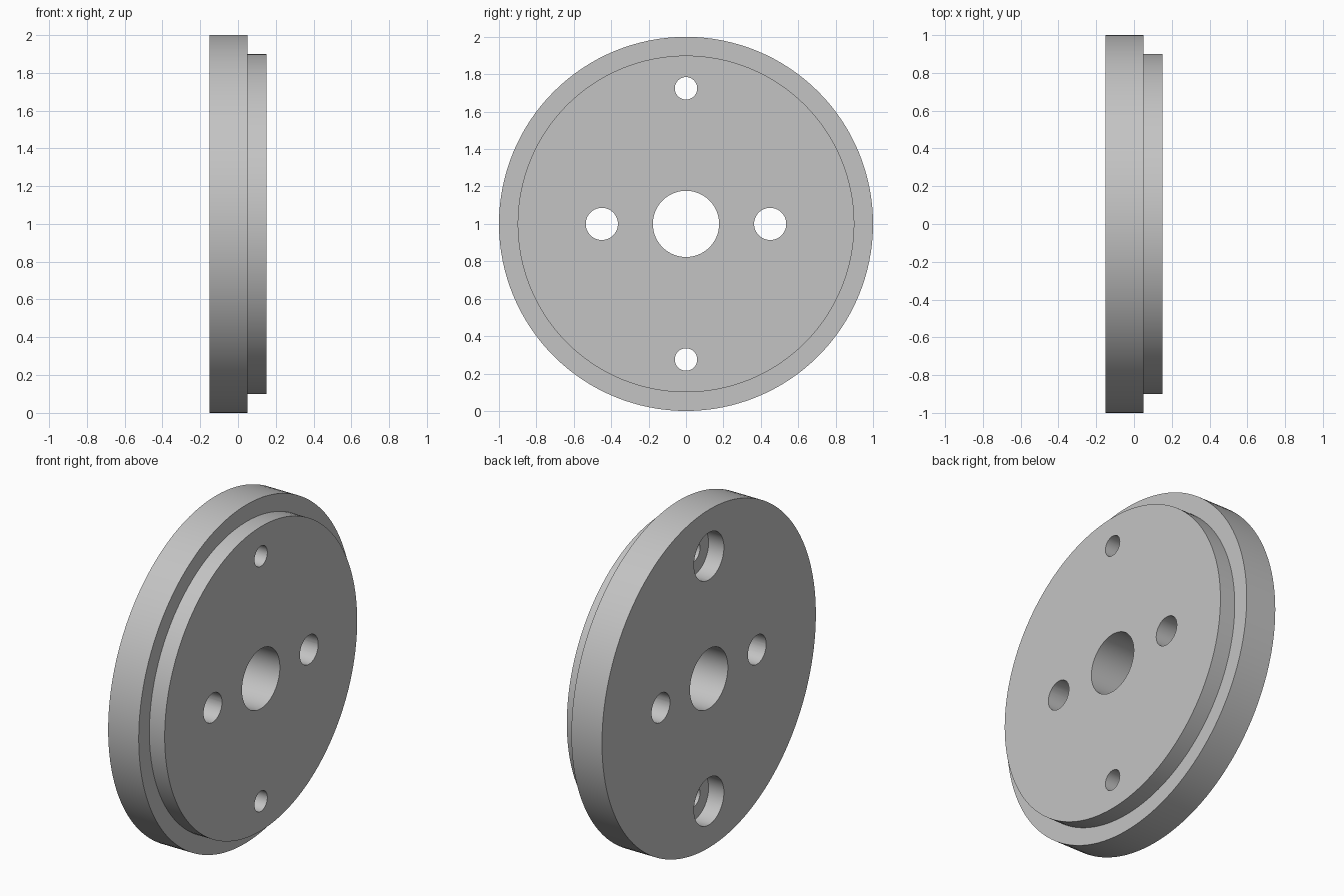
import bpy
import bmesh
import math
from mathutils import Matrix, Vector

cube = bpy.data.objects.get("Cube")
if cube:
    bpy.data.objects.remove(cube, do_unlink=True)

grey = bpy.data.materials.new("light_grey")
grey.use_nodes = True
color = (0.55, 0.55, 0.55, 1)
grey.diffuse_color = color
grey.node_tree.nodes["Principled BSDF"].inputs["Base Color"].default_value = color

BACK, STEP, FRONT = -0.15, 0.05, 0.15   # x of the flat faces
CENTRE_Z = 1.0


def make_object(name, bm):
    bmesh.ops.recalc_face_normals(bm, faces=bm.faces)
    mesh = bpy.data.meshes.new(name)
    bm.to_mesh(mesh)
    bm.free()
    obj = bpy.data.objects.new(name, mesh)
    obj.location.z = CENTRE_Z
    bpy.context.collection.objects.link(obj)
    return obj


def lathe(name, profile, segments):
    """Spin a closed (x, radius) outline around the x axis."""
    bm = bmesh.new()
    verts = [bm.verts.new((x, 0, r)) for x, r in profile]
    edges = [bm.edges.new((v, verts[i - 1])) for i, v in enumerate(verts)]
    bmesh.ops.spin(bm, geom=verts + edges, cent=(0, 0, 0), axis=(1, 0, 0),
                   angle=math.tau, steps=segments)
    bmesh.ops.remove_doubles(bm, verts=bm.verts, dist=1e-4)
    return make_object(name, bm)


def drill(body, y, z, radius, x0, x1):
    """Cut a round hole along x between x0 and x1."""
    bm = bmesh.new()
    place = Matrix.Translation(Vector(((x0 + x1) / 2, y, z)))
    bmesh.ops.create_cone(bm, cap_ends=True, segments=48, radius1=radius,
                          radius2=radius, depth=x1 - x0,
                          matrix=place @ Matrix.Rotation(math.pi / 2, 4, "Y"))
    cutter = make_object("hole_cutter", bm)
    cutter.hide_render = True
    mod = body.modifiers.new("hole", "BOOLEAN")
    mod.operation = "DIFFERENCE"
    mod.solver = "EXACT"
    mod.object = cutter
    bpy.ops.object.select_all(action="DESELECT")
    bpy.context.view_layer.objects.active = body
    body.select_set(True)
    bpy.ops.object.modifier_apply(modifier=mod.name)
    bpy.data.objects.remove(cutter, do_unlink=True)


# Stepped disc with the central bore
disc = lathe("stepped_disc", [(BACK, 0.177), (BACK, 1.0), (STEP, 1.0),
                              (STEP, 0.9), (FRONT, 0.9), (FRONT, 0.177)], 128)

for side in (-1, 1):
    # Plain through holes beside the bore
    drill(disc, 0.45 * side, 0, 0.086, BACK - 0.1, FRONT + 0.1)
    # Screw holes above and below, counterbored from the back
    drill(disc, 0, 0.725 * side, 0.06, BACK - 0.1, FRONT + 0.1)
    drill(disc, 0, 0.725 * side, 0.14, BACK - 0.1, BACK + 0.1)

disc.data.materials.clear()
disc.data.materials.append(grey)
bpy.ops.object.shade_smooth_by_angle(angle=math.radians(30))
